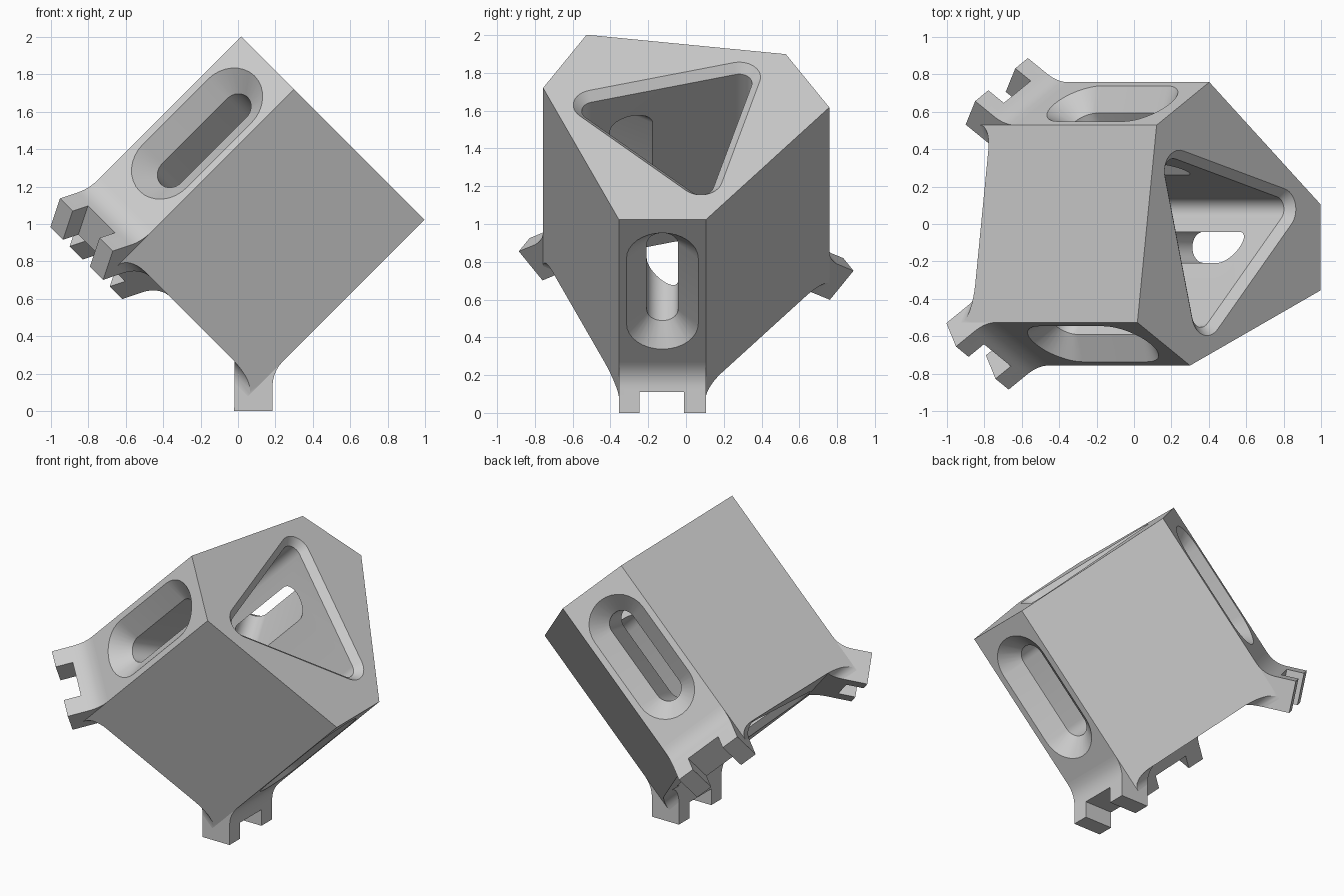
import bpy, bmesh
from math import pi, sin, cos, radians, sqrt
from mathutils import Matrix, Vector

if "Cube" in bpy.data.objects:
    bpy.data.objects.remove(bpy.data.objects["Cube"])

S = sqrt(0.5)
# Tilted frame: local z is the block axis, its origin is the centre of the upper face
FRAME = Matrix(((S, 0, S, 0.4727), (0, 1, 0, -0.041), (-S, 0, S, 1.5473), (0, 0, 0, 1)))
HEIGHT = 1.254
FACE = 0.742               # distance of the short sides from the axis
LOW, HIGH = -0.314, 0.146  # width range of the short sides
EPS = 0.01

grey = bpy.data.materials.new("plain_grey")
grey.use_nodes = True
grey.diffuse_color = (0.6, 0.6, 0.6, 1)
grey.node_tree.nodes["Principled BSDF"].inputs["Base Color"].default_value = (0.6, 0.6, 0.6, 1)


def loft(name, rings):
    """Closed solid through rings of equal point count."""
    bm = bmesh.new()
    loops = [[bm.verts.new(p) for p in ring] for ring in rings]
    n = len(loops[0])
    for a, b in zip(loops, loops[1:]):
        for i in range(n):
            j = (i + 1) % n
            bm.faces.new((a[i], a[j], b[j], b[i]))
    bm.faces.new(loops[0])
    bm.faces.new(loops[-1])
    bmesh.ops.recalc_face_normals(bm, faces=bm.faces)
    mesh = bpy.data.meshes.new(name)
    bm.to_mesh(mesh)
    bm.free()
    mesh.materials.append(grey)
    obj = bpy.data.objects.new(name, mesh)
    bpy.context.collection.objects.link(obj)
    return obj


def combine(obj, steps):
    """Apply boolean steps, given as (operation, helper) pairs."""
    for operation, helper in steps:
        mod = obj.modifiers.new(operation, 'BOOLEAN')
        mod.operation, mod.object, mod.solver = operation, helper, 'EXACT'
        helper.hide_render = True
    bpy.context.view_layer.update()
    graph = bpy.context.evaluated_depsgraph_get()
    mesh = bpy.data.meshes.new_from_object(obj.evaluated_get(graph))
    obj.modifiers.clear()
    obj.data = mesh


def turn(k):
    return Matrix.Rotation(k * 2 * pi / 3, 4, 'Z')


def hexagon(z):
    return [turn(k) @ Vector((FACE, y, z)) for k in range(3) for y in (LOW, HIGH)]


def triangle(z, offset):
    """Rounded triangle ring, grown by an offset."""
    radius, steps = 0.113 + offset, 12
    ring = []
    for k in range(3):
        a = radians(15.2 + 120 * k)
        for i in range(steps + 1):
            b = a + radians(-60 + 120 * i / steps)
            ring.append((0.458 * cos(a) + radius * cos(b), 0.458 * sin(a) + radius * sin(b), z))
    return ring


def slot(x, radius):
    """Stadium ring along the block axis."""
    steps, ring = 16, []
    for side in (0, 1):
        for i in range(steps + 1):
            a = pi * side + pi * i / steps
            shift = 0.245 if side == 0 else -0.245
            ring.append((x, -0.084 + radius * cos(a), -0.534 + shift + radius * sin(a)))
    return ring


# Block with a chamfered triangular bore and three countersunk slots
block = loft("block", [hexagon(0), hexagon(-HEIGHT)])
c = 0.045
bore = loft("bore_cutter", [triangle(EPS, EPS), triangle(-c, -c),
                            triangle(c - HEIGHT, -c), triangle(-HEIGHT - EPS, EPS)])
helpers = [bore]
for k in range(3):
    cutter = loft("slot_cutter", [slot(FACE + EPS, 0.19 + EPS), slot(FACE - 0.107, 0.083),
                                  slot(0.1, 0.083)])
    cutter.data.transform(turn(k))
    helpers.append(cutter)
combine(block, [('DIFFERENCE', h) for h in helpers])

# Leg profile: curved outer side, splayed foot
bend = Vector((FACE, -1.149))
out, t = Vector((S, -S)), 0.08
start, end = bend + Vector((0, t)), bend + out * t
profile = [start.lerp(bend, i / 10).lerp(bend.lerp(end, i / 10), i / 10) for i in range(11)]
tip = bend + out * 0.21
foot = tip - Vector((S, S)) * 0.205
profile += [tip, foot, Vector((0.558, -HEIGHT)), Vector((0.58, -HEIGHT + 0.04)), Vector((0.70, start.y))]


def leg_prism(name, y0, y1):
    return loft(name, [[(p.x, y, p.y) for p in profile] for y in (y0, y1)])


leg = leg_prism("leg_1", LOW, HIGH)
# Notch box, aligned with the splayed foot
notch_path = [tip + out * 0.05 + Vector((S, S)) * 0.05, tip - out * 0.11 + Vector((S, S)) * 0.05,
              foot - out * 0.11 - Vector((S, S)) * 0.05, foot + out * 0.05 - Vector((S, S)) * 0.05]
notch = loft("notch_cutter", [[(p.x, y, p.y) for p in notch_path] for y in (-0.204, 0.031)])
helpers.append(notch)
combine(leg, [('DIFFERENCE', notch)])

# Fillets where the leg sides flare into the underside
long_hex = loft("fillet_limit", [hexagon(-1), hexagon(-1.6)])
wide_leg = leg_prism("fillet_range", LOW - 0.2, HIGH + 0.2)
helpers += [long_hex, wide_leg]
R = 0.08
parts = [leg]
for name, y0, s in (("right_fillet_1", LOW, -1), ("left_fillet_1", HIGH, 1)):
    section = [(y0 - s * EPS, -HEIGHT - R)]
    for i in range(9):
        a = pi / 2 * i / 8
        section.append((y0 + s * R * (1 - cos(a)), -HEIGHT - R * (1 - sin(a))))
    section += [(y0 + s * R, -HEIGHT + EPS), (y0 - s * EPS, -HEIGHT + EPS)]
    fillet = loft(name, [[(x, y, z) for y, z in section] for x in (0.5, 0.85)])
    combine(fillet, [('INTERSECT', wide_leg), ('INTERSECT', long_hex)])
    parts.append(fillet)

for h in helpers:
    bpy.data.objects.remove(h)

# Repeat the leg around the axis and tilt everything into place
model = [block]
for part in parts:
    for k in (1, 2):
        twin = bpy.data.objects.new(part.name.replace("_1", "_%d" % (k + 1)), part.data.copy())
        bpy.context.collection.objects.link(twin)
        twin.data.transform(FRAME @ turn(k))
        model.append(twin)
    part.data.transform(FRAME)
    model.append(part)
block.data.transform(FRAME)

bpy.ops.object.select_all(action='DESELECT')
for obj in model:
    obj.select_set(True)
bpy.context.view_layer.objects.active = block
bpy.ops.object.shade_smooth_by_angle(angle=radians(25))
